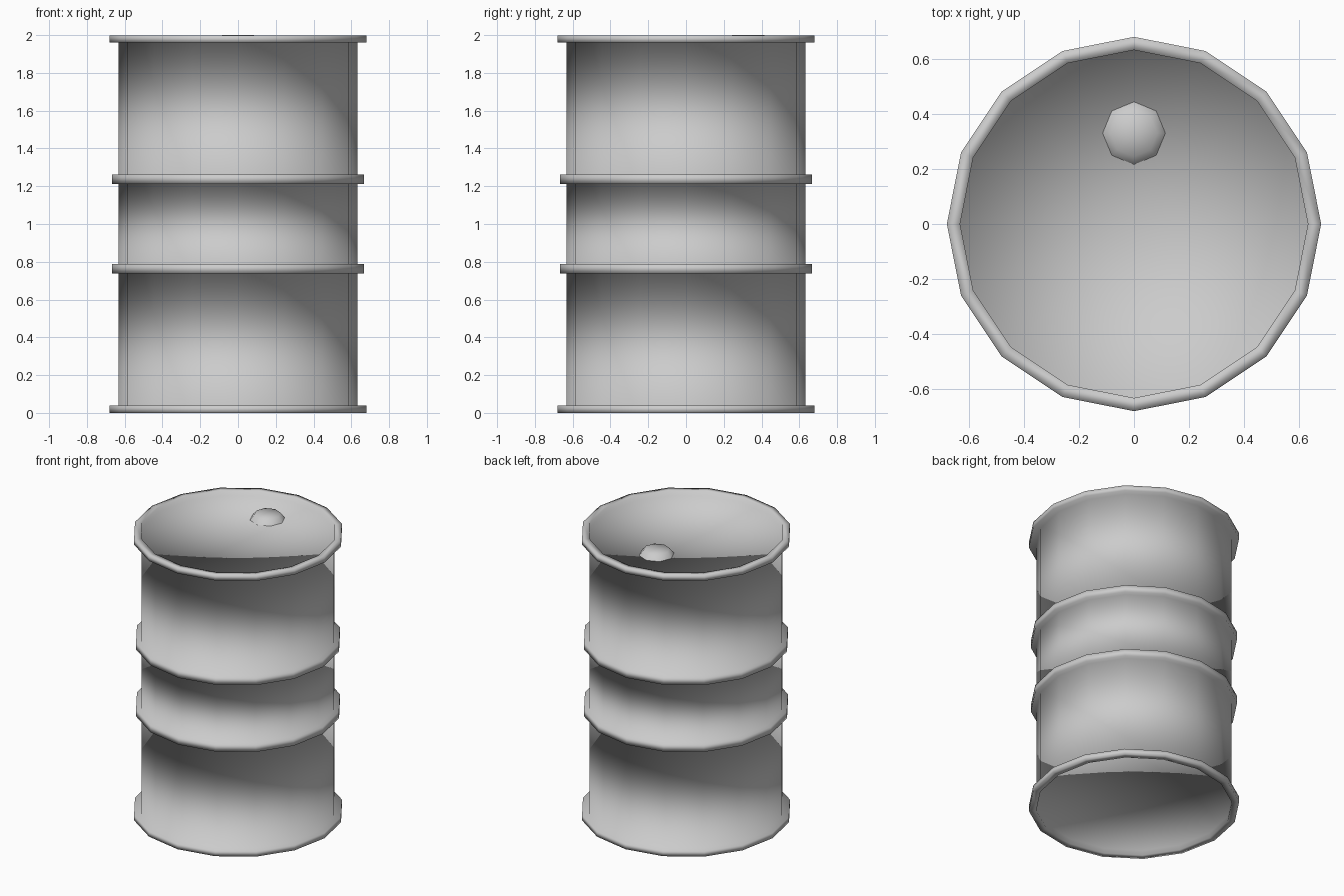
import bpy, bmesh
from math import cos, sin, pi

if "Cube" in bpy.data.objects:
    bpy.data.objects.remove(bpy.data.objects["Cube"])


def lathe(name, profile, sides, centre=(0, 0)):
    """Revolve (radius, z) points around a vertical axis; radius 0 makes a pole."""
    bm = bmesh.new()
    cx, cy = centre
    rows = []
    for r, z in profile:
        n = 1 if r == 0 else sides
        rows.append([bm.verts.new((cx + r * cos(2 * pi * i / sides),
                                   cy + r * sin(2 * pi * i / sides), z))
                     for i in range(n)])
    for a, b in zip(rows, rows[1:]):
        for i in range(sides):
            j = (i + 1) % sides
            ring = [a[i % len(a)], a[j % len(a)], b[j % len(b)], b[i % len(b)]]
            bm.faces.new(list(dict.fromkeys(ring)))
    for f in bm.faces:
        f.smooth = True
    mesh = bpy.data.meshes.new(name)
    bm.to_mesh(mesh)
    bm.free()
    obj = bpy.data.objects.new(name, mesh)
    bpy.context.collection.objects.link(obj)
    return obj


BODY, HOOP, RIM = 0.632, 0.667, 0.68


def band(radius, low, high):
    return [(BODY, low), (radius, low), (radius, high), (BODY, high)]


# Barrel: recessed base, lower rim, two hoops, upper rim, recessed lid
profile = [(0, 0.035), (BODY, 0.035), (BODY, 0), (RIM, 0), (RIM, 0.038), (BODY, 0.038)]
profile += band(HOOP, 0.738, 0.788)
profile += band(HOOP, 1.213, 1.263)
profile += [(BODY, 1.96), (RIM, 1.96), (RIM, 1.998), (BODY, 1.998), (BODY, 1.963), (0, 1.963)]
lathe("barrel", profile, 16)

# Bung: tapered octagonal plug near the back of the lid
lathe("bung", [(0.114, 1.963), (0.085, 2.0), (0, 2.0)], 8, (0, 0.33))
